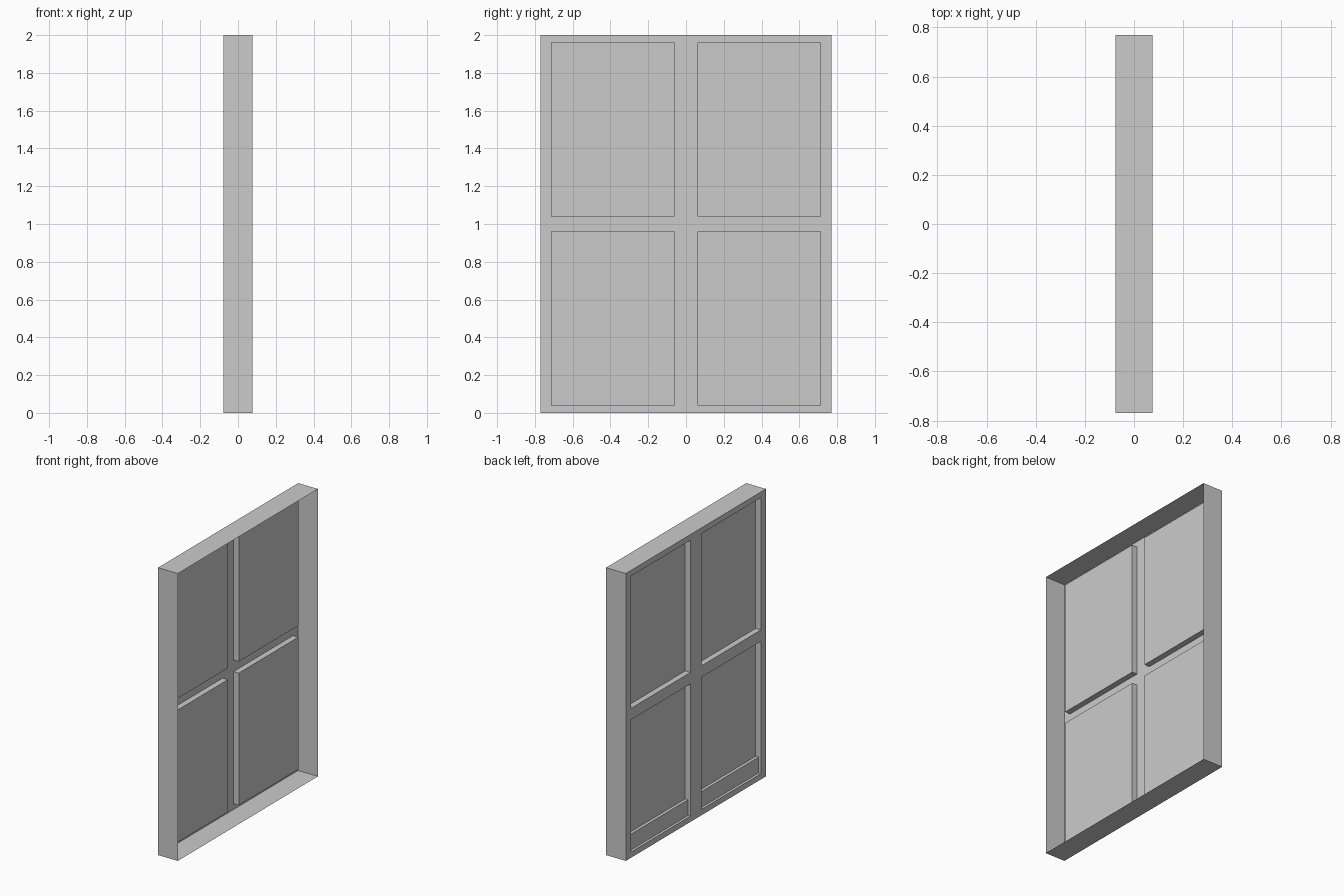
import bpy, bmesh

if "Cube" in bpy.data.objects:
    bpy.data.objects.remove(bpy.data.objects["Cube"])

X_BACK, X_OPEN = -0.076, 0.076     # closed and open side of the shell
POCKET = 0.04                      # pane recess depth
Y = [-0.77, -0.715, -0.06, 0.06, 0.715, 0.77]
Z = [0.0, 0.04, 0.96, 1.04, 1.96, 2.0]


def finish(bm, name):
    mesh = bpy.data.meshes.new(name)
    bm.to_mesh(mesh)
    bm.free()
    obj = bpy.data.objects.new(name, mesh)
    bpy.context.collection.objects.link(obj)
    return obj


# Window shell: a sheet of cells on the -x side
bm = bmesh.new()
v = [[bm.verts.new((X_BACK, y, z)) for z in Z] for y in Y]
panes = []
for i in range(5):
    for j in range(5):
        f = bm.faces.new((v[i][j], v[i][j + 1], v[i + 1][j + 1], v[i + 1][j]))
        if i in (1, 3) and j in (1, 3):
            panes.append(f)

# Outer frame: pull the border edges across to the open +x side
border = [e for e in bm.edges if e.is_boundary]
out = bmesh.ops.extrude_edge_only(bm, edges=border)["geom"]
for vert in out:
    if isinstance(vert, bmesh.types.BMVert):
        vert.co.x = X_OPEN

# Panes: push each one inward as a pocket
pushed = bmesh.ops.extrude_discrete_faces(bm, faces=panes)["faces"]
for f in pushed:
    for vert in f.verts:
        vert.co.x = X_BACK + POCKET
bmesh.ops.dissolve_limit(bm, angle_limit=0.01, verts=bm.verts[:], edges=[
    e for e in bm.edges if abs(e.verts[0].co.x - X_OPEN) < 1e-4
    or abs(e.verts[1].co.x - X_OPEN) < 1e-4])
finish(bm, "window_frame")

# Bottom rails standing half way out of the two lower pockets
for side, y0, y1 in (("left", Y[1], Y[2]), ("right", Y[3], Y[4])):
    bm = bmesh.new()
    bmesh.ops.create_cube(bm, size=1)
    x0, x1, z0, z1 = X_BACK + 0.018, X_BACK + POCKET - 0.0005, 0.04, 0.15
    for vert in bm.verts:
        vert.co = (x1 if vert.co.x > 0 else x0,
                   y1 if vert.co.y > 0 else y0,
                   z1 if vert.co.z > 0 else z0)
    finish(bm, "bottom_rail_" + side)
